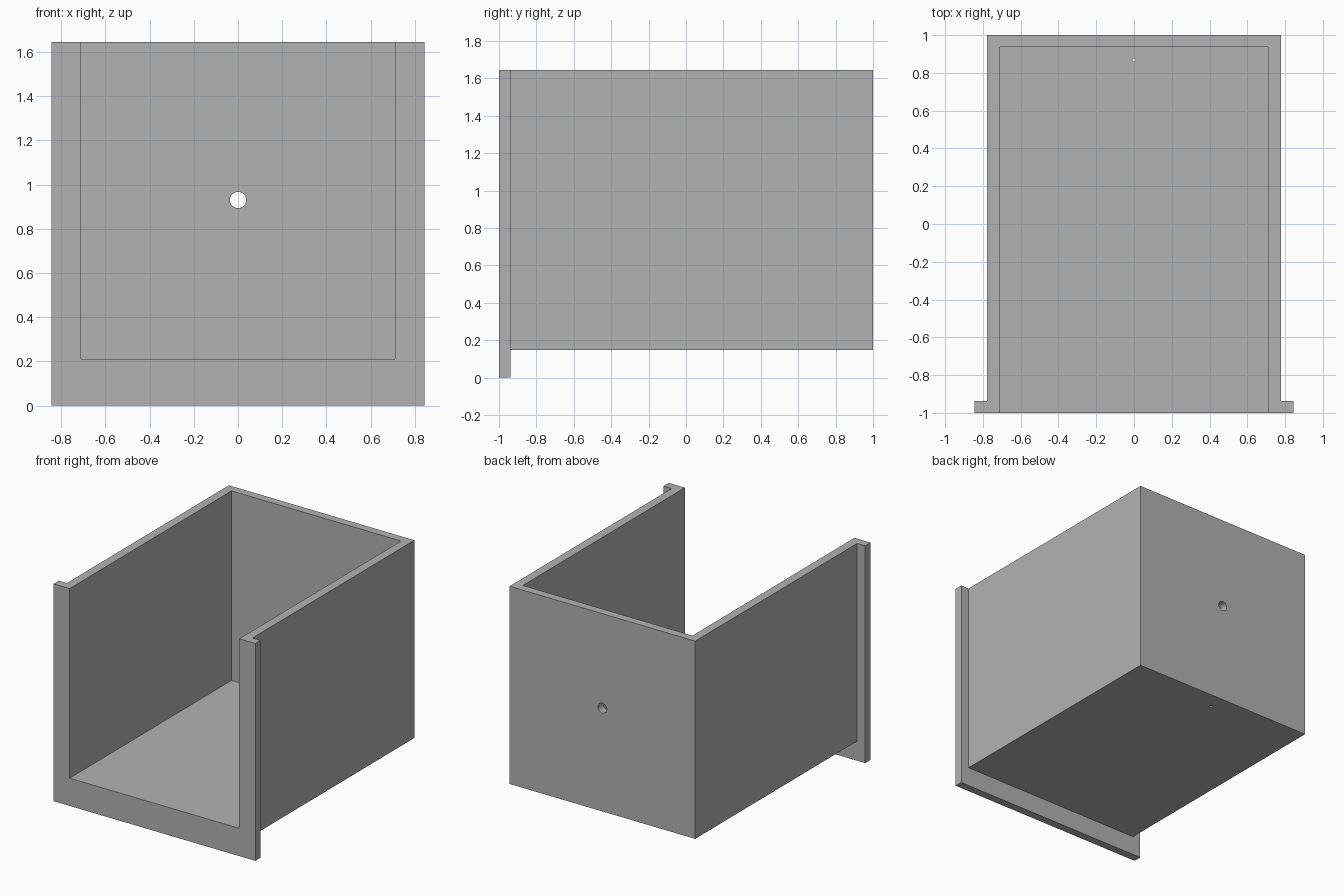
import bpy
import math

cube = bpy.data.objects.get("Cube")
if cube:
    bpy.data.objects.remove(cube, do_unlink=True)

HEIGHT = 1.645
FLANGE_BACK = -0.937
INNER_X, OUTER_X, FLANGE_X = 0.71, 0.777, 0.845
UNDERSIDE, FLOOR, BACK_INNER = 0.148, 0.21, 0.937

grey = bpy.data.materials.new("plain grey")
grey.use_nodes = True
colour = (0.448, 0.448, 0.448, 1)
grey.diffuse_color = colour
grey.node_tree.nodes["Principled BSDF"].inputs["Base Color"].default_value = colour


def box(name, half_x, y0, y1, z0, z1):
    bpy.ops.mesh.primitive_cube_add(size=1, location=(0, (y0 + y1) / 2, (z0 + z1) / 2))
    ob = bpy.context.object
    ob.name = name
    ob.scale = (2 * half_x, y1 - y0, z1 - z0)
    bpy.ops.object.transform_apply(location=True, rotation=True, scale=True)
    ob.data.materials.append(grey)
    return ob


def drill(name, radius, location, tilt=0):
    bpy.ops.mesh.primitive_cylinder_add(vertices=32, radius=radius, depth=0.3,
                                        location=location, rotation=(tilt, 0, 0))
    ob = bpy.context.object
    ob.name = name
    ob.data.materials.append(grey)
    return ob


def combine(target, tool, operation):
    mod = target.modifiers.new(tool.name, "BOOLEAN")
    mod.object = tool
    mod.operation = operation
    mod.solver = "EXACT"
    bpy.context.view_layer.objects.active = target
    bpy.ops.object.modifier_apply(modifier=mod.name)
    bpy.data.objects.remove(tool, do_unlink=True)


# Drawer body joined to the wider, deeper front flange
tray = box("open_tray", OUTER_X, -0.96, 1, UNDERSIDE, HEIGHT)
combine(tray, box("front_flange", FLANGE_X, -1, FLANGE_BACK, 0, HEIGHT), "UNION")

# Cavity open at the top and front
combine(tray, box("cavity", INNER_X, -1.2, BACK_INNER, FLOOR, HEIGHT + 0.2), "DIFFERENCE")

# Round hole in the back wall and small drain hole in the floor
combine(tray, drill("back_hole", 0.037, (0, 0.97, 0.93), math.pi / 2), "DIFFERENCE")
combine(tray, drill("floor_hole", 0.009, (0, 0.868, 0.18)), "DIFFERENCE")

bpy.ops.object.select_all(action="DESELECT")
tray.select_set(True)
bpy.context.view_layer.objects.active = tray
bpy.ops.object.shade_smooth_by_angle(angle=math.radians(30))
